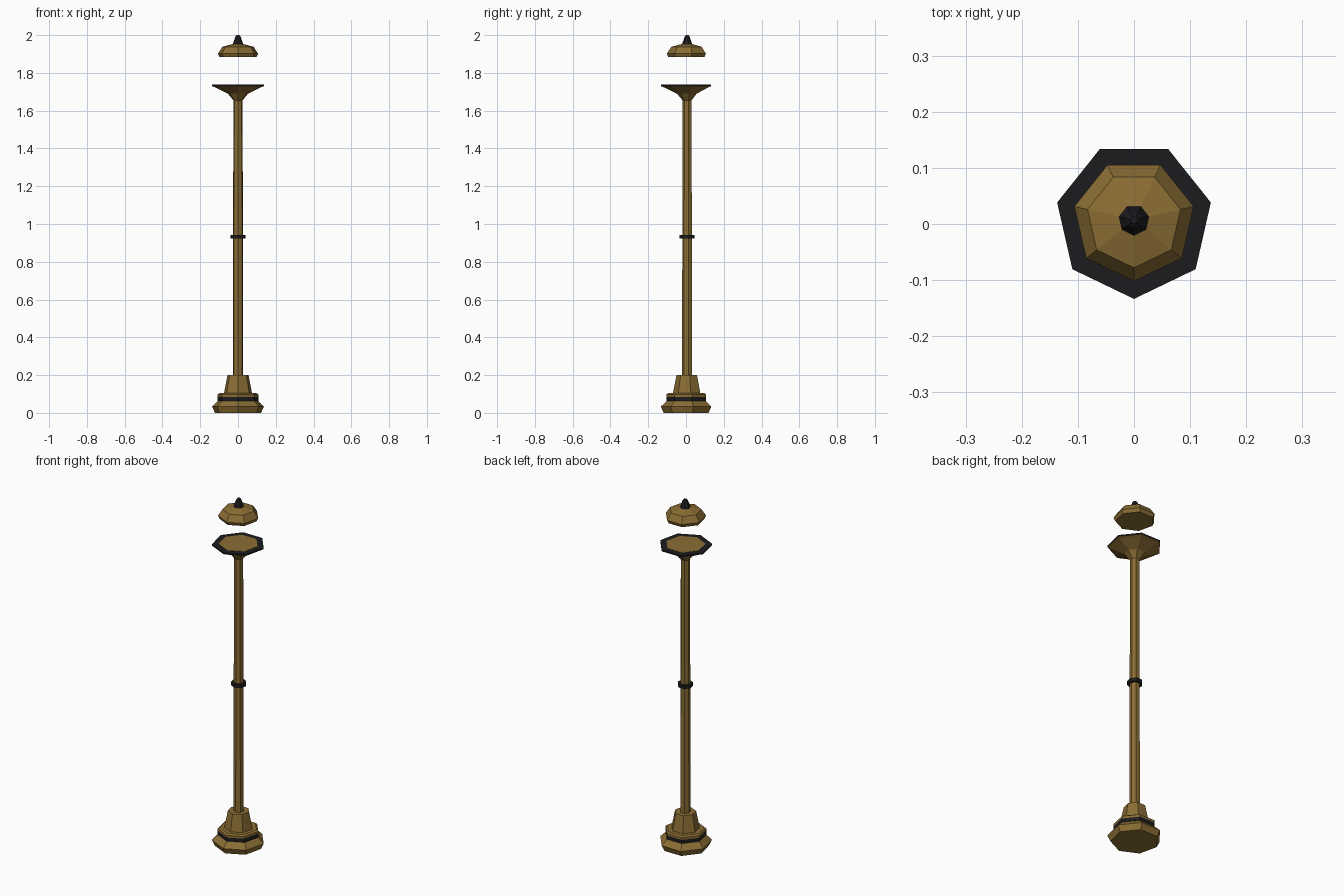
import bpy, bmesh, math

if "Cube" in bpy.data.objects:
    bpy.data.objects.remove(bpy.data.objects["Cube"])

SIDES = 7
CY = 0.007  # seven-sided footprint, shifted so its bounds are centred

def material(name, rgb):
    m = bpy.data.materials.new(name)
    m.diffuse_color = (*rgb, 1)
    m.use_nodes = True
    m.node_tree.nodes["Principled BSDF"].inputs["Base Color"].default_value = m.diffuse_color
    return m

gold = material("aged_brass", (0.255, 0.153, 0.034))
black = material("dark_iron", (0.012, 0.012, 0.014))

def turned(name, profile, mat):
    """Seven-sided lathe of (radius, z) points, closed at both ends."""
    bm = bmesh.new()
    rings = []
    for r, z in profile:
        ring = []
        for i in range(SIDES):
            a = -math.pi / 2 + 2 * math.pi * i / SIDES
            ring.append(bm.verts.new((r * math.cos(a), CY + r * math.sin(a), z)))
        rings.append(ring)
    for lo, hi in zip(rings, rings[1:]):
        for i in range(SIDES):
            j = (i + 1) % SIDES
            bm.faces.new((lo[i], lo[j], hi[j], hi[i]))
    bm.faces.new(rings[0][::-1])
    bm.faces.new(rings[-1])
    me = bpy.data.meshes.new(name)
    bm.to_mesh(me)
    bm.free()
    me.materials.append(mat)
    ob = bpy.data.objects.new(name, me)
    bpy.context.collection.objects.link(ob)
    return ob

# Stepped base
turned("base_foot", [(0.125, 0), (0.1405, 0.033), (0.106, 0.066)], gold)
turned("base_band", [(0.110, 0.064), (0.110, 0.085)], black)
turned("base_step", [(0.110, 0.085), (0.110, 0.098), (0.100, 0.105)], gold)
turned("base_pedestal", [(0.077, 0.10), (0.057, 0.20)], gold)

# Pole with its collar
turned("pole", [(0.028, 0.19), (0.025, 1.67)], gold)
turned("pole_collar", [(0.041, 0.923), (0.041, 0.942)], black)

# Flared dish, dark rim and brass inlay
turned("dish", [(0.025, 1.655), (0.055, 1.69), (0.125, 1.724), (0.1405, 1.730)], gold)
turned("dish_rim", [(0.1405, 1.730), (0.1405, 1.738)], black)
turned("dish_inlay", [(0.106, 1.735), (0.106, 1.7395)], gold)

# Floating cap and finial
turned("cap", [(0.100, 1.883), (0.109, 1.902), (0.085, 1.938), (0.028, 1.953)], gold)
turned("finial", [(0.029, 1.948), (0.024, 1.963), (0.014, 1.992), (0.007, 2.0)], black)
